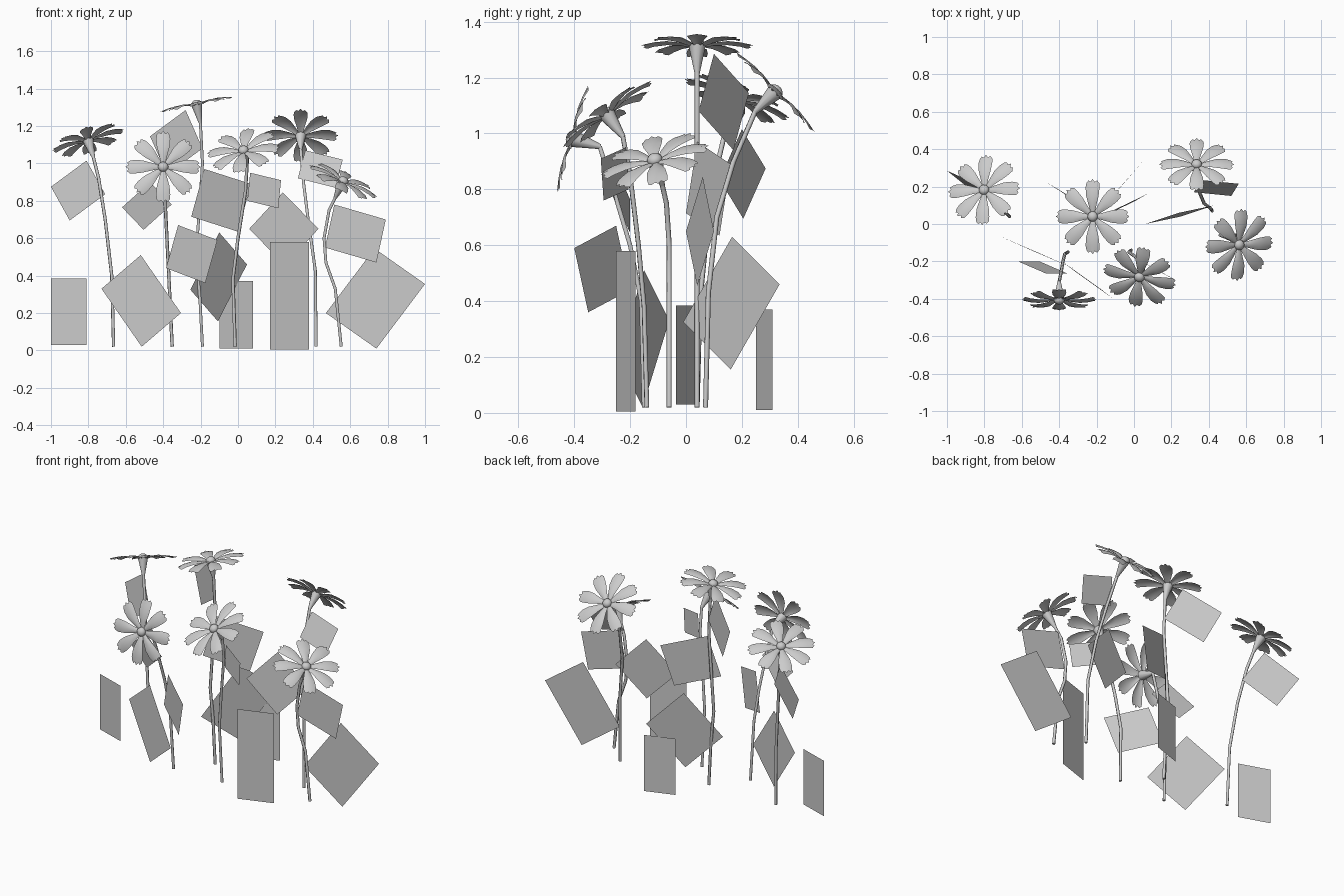
import bpy, bmesh, math
from mathutils import Vector, Matrix

if "Cube" in bpy.data.objects:
    bpy.data.objects.remove(bpy.data.objects["Cube"])

# One plain grey for the whole model
GREY = (0.6, 0.6, 0.6, 1.0)
grey = bpy.data.materials.new("plain_grey")
grey.use_nodes = True
grey.diffuse_color = GREY
shader = next(n for n in grey.node_tree.nodes if n.type == "BSDF_PRINCIPLED")
shader.inputs["Base Color"].default_value = GREY
shader.inputs["Roughness"].default_value = 0.8


def add_object(name, data):
    data.materials.append(grey)
    obj = bpy.data.objects.new(name, data)
    bpy.context.scene.collection.objects.link(obj)
    return obj


def finish(name, bm, matrix=Matrix(), smooth=False):
    mesh = bpy.data.meshes.new(name)
    for face in bm.faces:
        face.smooth = smooth
    bm.to_mesh(mesh)
    bm.free()
    obj = add_object(name, mesh)
    obj.matrix_world = matrix
    return obj


# Flat leaf card from three corners; the fourth completes the parallelogram
def leaf(name, side, top, other_side):
    a, b, c = Vector(side), Vector(top), Vector(other_side)
    bm = bmesh.new()
    bm.faces.new([bm.verts.new(p) for p in (a, b, c, a + c - b)])
    finish(name, bm)


# Upright rectangular card between two ground points
def upright_leaf(name, start, end, low, high):
    leaf(name, (*start, low), (*start, high), (*end, high))


# Petal rows: distance from centre, half width, height of the arch
PETAL_ROWS = [(0.015, 0.010, 0.004), (0.06, 0.021, 0.015), (0.11, 0.034, 0.019),
              (0.155, 0.038, 0.014), (0.18, 0.035, 0.006)]
TIP_TEETH = [0.0, 0.013, 0.005, 0.021, 0.005, 0.013, 0.0]
PETALS = 8


def add_petal(bm, angle):
    turn = Matrix.Rotation(angle, 3, "Z")
    last = len(TIP_TEETH) - 1
    grid = []
    for i, (reach, half, height) in enumerate(PETAL_ROWS):
        row = []
        for j, tooth in enumerate(TIP_TEETH):
            u = 2 * j / last - 1
            r = reach + (tooth if i == len(PETAL_ROWS) - 1 else 0)
            row.append(bm.verts.new(turn @ Vector((r, u * half, height - 0.006 * u * u))))
        grid.append(row)
    for near, far in zip(grid, grid[1:]):
        for j in range(last):
            bm.faces.new((near[j], far[j], far[j + 1], near[j + 1]))


# Stem, tapered base, ring of petals and round middle
def flower(name, head, facing, spin, path):
    head, facing = Vector(head), Vector(facing).normalized()
    tilt = Vector((0, 0, 1)).rotation_difference(facing).to_matrix().to_4x4()
    place = Matrix.Translation(head) @ tilt @ Matrix.Rotation(math.radians(spin), 4, "Z")

    bm = bmesh.new()
    for k in range(PETALS):
        add_petal(bm, math.tau * k / PETALS)
    finish(name + "_petals", bm, place, True)

    bm = bmesh.new()
    bmesh.ops.create_uvsphere(bm, u_segments=12, v_segments=8, radius=0.028)
    bmesh.ops.scale(bm, vec=(1, 1, 0.8), verts=bm.verts)
    finish(name + "_middle", bm, place @ Matrix.Translation((0, 0, 0.008)), True)

    bm = bmesh.new()
    bmesh.ops.create_cone(bm, cap_ends=False, segments=10, radius1=0.009,
                          radius2=0.03, depth=0.1)
    finish(name + "_base", bm, place @ Matrix.Translation((0, 0, -0.048)), True)

    curve = bpy.data.curves.new(name + "_stem", "CURVE")
    curve.dimensions = "3D"
    curve.bevel_depth = 0.009
    curve.bevel_resolution = 1
    curve.use_fill_caps = True
    spline = curve.splines.new("POLY")
    points = [Vector(p) for p in path] + [head - 0.095 * facing]
    spline.points.add(len(points) - 1)
    for point, co in zip(spline.points, points):
        point.co = (*co, 1)
    spline.use_smooth = True
    add_object(name + "_stem", curve)


# Six flowers
flower("far_right_flower", (-0.8, 0.18, 1.12), (-0.28, 0.35, 0.9), 0,
       [(-0.665, 0.04, 0.02), (-0.675, 0.05, 0.4), (-0.71, 0.08, 0.7), (-0.745, 0.12, 0.92)])
flower("tall_flower", (-0.22, 0.04, 1.31), (-0.2, 0, 0.98), 0,
       [(-0.19, 0.04, 0.02), (-0.205, 0.04, 0.3), (-0.225, 0.04, 0.5),
        (-0.2, 0.04, 0.85), (-0.19, 0.04, 1)])
flower("back_flower", (0.335, 0.315, 1.145), (0, 0.71, 0.7), 0,
       [(0.418, 0.07, 0.02), (0.413, 0.08, 0.43), (0.375, 0.11, 0.7), (0.35, 0.17, 0.9)])
flower("left_flower", (0.56, -0.11, 0.9), (0.42, -0.26, 0.87), 0,
       [(0.552, -0.06, 0.02), (0.52, -0.06, 0.33), (0.47, -0.06, 0.47),
        (0.46, -0.06, 0.6), (0.487, -0.07, 0.75)])
flower("middle_flower", (0.03, -0.28, 1.065), (-0.19, -0.57, 0.8), -11,
       [(-0.015, -0.14, 0.02), (-0.027, -0.15, 0.38), (0, -0.17, 0.6), (0.04, -0.2, 0.85)])
flower("front_flower", (-0.4, -0.4, 0.98), (0, -0.96, 0.28), 0,
       [(-0.352, -0.15, 0.02), (-0.37, -0.16, 0.4), (-0.38, -0.2, 0.6), (-0.39, -0.26, 0.8)])

# Low leaves standing upright
upright_leaf("right_ground_leaf", (-1, 0.03), (-0.81, -0.035), 0.03, 0.385)
upright_leaf("front_ground_leaf", (0.17, -0.25), (0.38, -0.18), 0.005, 0.58)
upright_leaf("back_ground_leaf", (-0.1, 0.25), (0.08, 0.31), 0.01, 0.37)

# Low leaves turned on a corner
leaf("left_low_leaf", (0.47, 0, 0.2), (0.73, 0, 0.545), (1, 0, 0.355))
leaf("right_low_leaf", (-0.73, -0.06, 0.33), (-0.52, -0.15, 0.51), (-0.305, -0.245, 0.2))
leaf("back_low_leaf", (-0.255, -0.01, 0.325), (-0.1, 0.165, 0.63), (0.048, 0.335, 0.46))

# Middle leaves
leaf("front_middle_leaf", (-0.385, -0.2, 0.44), (-0.32, -0.25, 0.67), (-0.11, -0.4, 0.59))
leaf("front_flower_leaf", (-0.62, -0.2, 0.765), (-0.47, -0.265, 0.9), (-0.355, -0.265, 0.78))
leaf("middle_flower_leaf", (0.05, -0.205, 0.8), (0.065, -0.215, 0.95), (0.23, -0.305, 0.91))
leaf("centre_leaf", (-0.25, 0, 0.715), (-0.18, 0.04, 0.97), (0.07, 0.16, 0.89))
leaf("back_middle_leaf", (0.06, 0, 0.65), (0.24, 0.06, 0.845), (0.43, 0.1, 0.65))
leaf("left_middle_leaf", (0.465, -0.065, 0.55), (0.515, -0.065, 0.78), (0.79, -0.065, 0.7))

# High leaves
leaf("tall_flower_leaf", (-0.47, 0.225, 1.145), (-0.28, 0.1, 1.285), (-0.19, 0.045, 1.08))
leaf("far_right_leaf", (-1, 0.285, 0.875), (-0.81, 0.2, 1.015), (-0.71, 0.12, 0.835))
leaf("back_flower_leaf", (0.32, 0.17, 0.92), (0.36, 0.235, 1.07), (0.56, 0.215, 1.02))
